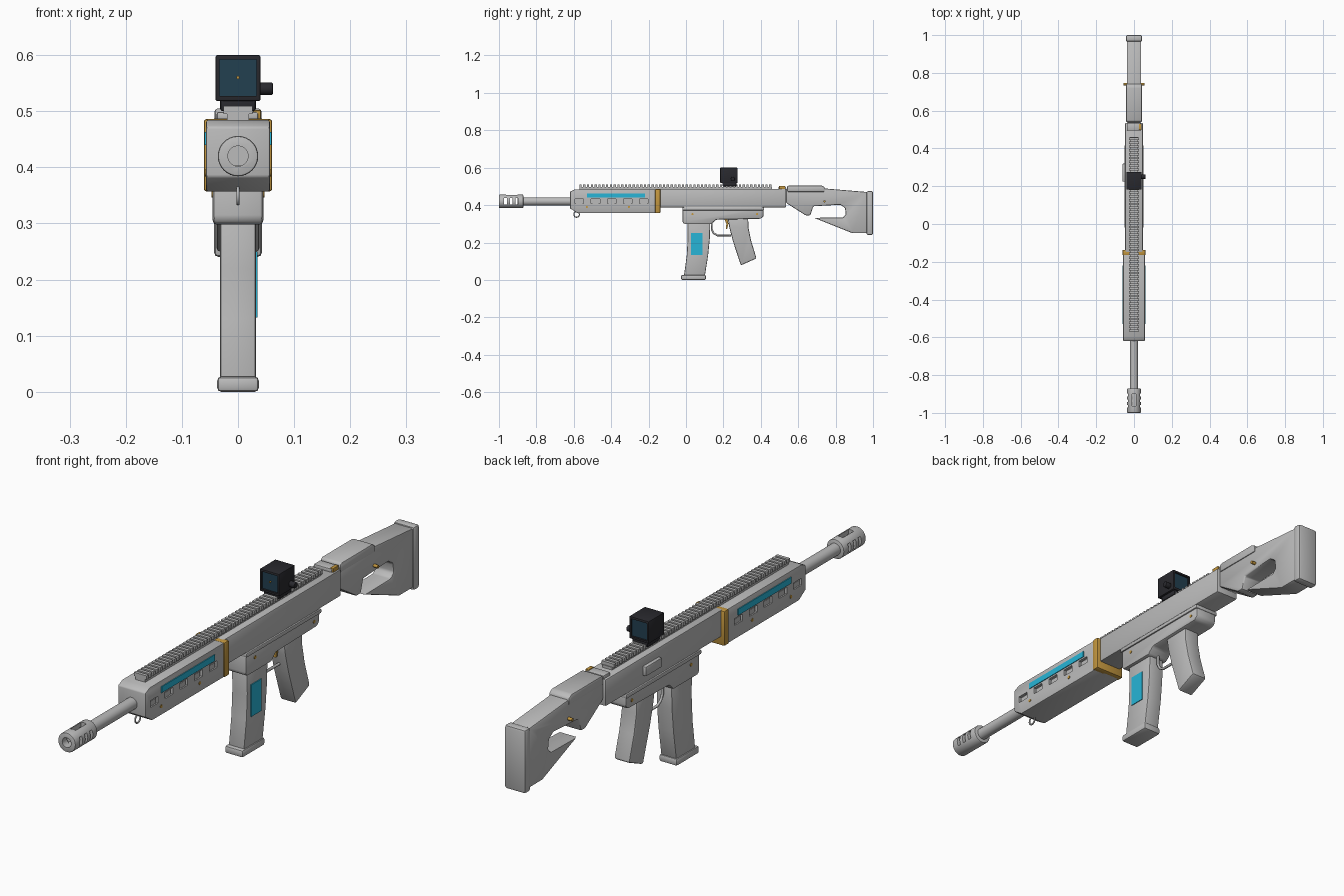
import bpy, bmesh, math
from mathutils import Matrix, Vector

cube = bpy.data.objects.get("Cube")
if cube:
    bpy.data.objects.remove(cube, do_unlink=True)


def material(name, r, g, b):
    m = bpy.data.materials.new(name)
    m.use_nodes = True
    m.diffuse_color = (r, g, b, 1)
    m.node_tree.nodes["Principled BSDF"].inputs["Base Color"].default_value = (r, g, b, 1)
    return m


GREY = material("light_grey", 0.5, 0.5, 0.5)
GOLD = material("gold", 0.55, 0.31, 0.05)
CYAN = material("cyan", 0.02, 0.46, 0.68)
BLACK = material("black", 0.022, 0.022, 0.027)
GLASS = material("dark_glass", 0.016, 0.05, 0.08)


def apply(ob, kind, **settings):
    mod = ob.modifiers.new(kind.lower(), kind)
    for key, value in settings.items():
        setattr(mod, key, value)
    with bpy.context.temp_override(object=ob, active_object=ob):
        bpy.ops.object.modifier_apply(modifier=mod.name)


def shade(ob):
    bpy.ops.object.select_all(action='DESELECT')
    bpy.context.view_layer.objects.active = ob
    ob.select_set(True)
    bpy.ops.object.shade_smooth_by_angle(angle=math.radians(35))


def build(name, bm, mat, bevel=0.0):
    bmesh.ops.recalc_face_normals(bm, faces=bm.faces)
    mesh = bpy.data.meshes.new(name)
    bm.to_mesh(mesh)
    bm.free()
    ob = bpy.data.objects.new(name, mesh)
    bpy.context.collection.objects.link(ob)
    mesh.materials.append(mat)
    bpy.context.view_layer.objects.active = ob
    if bevel:
        apply(ob, 'BEVEL', width=bevel, segments=2, limit_method='ANGLE',
              angle_limit=math.radians(30))
    shade(ob)
    return ob


def prism(name, profile, x0, x1, mat=GREY, bevel=0.0):
    """Side profile of (y, z) points, extruded across x."""
    bm = bmesh.new()
    face = bm.faces.new([bm.verts.new((x0, y, z)) for y, z in profile])
    top = bmesh.ops.extrude_face_region(bm, geom=[face])["geom"]
    verts = [v for v in top if isinstance(v, bmesh.types.BMVert)]
    bmesh.ops.translate(bm, verts=verts, vec=(x1 - x0, 0, 0))
    return build(name, bm, mat, bevel)


def box(name, x, y, z, mat=GREY, bevel=0.0):
    return prism(name, [(y[0], z[0]), (y[1], z[0]), (y[1], z[1]), (y[0], z[1])],
                 x[0], x[1], mat, bevel)


def cylinder(name, start, end, radius, mat=GREY, bevel=0.0, sides=32):
    a, b = Vector(start), Vector(end)
    turn = (b - a).to_track_quat('Z', 'Y').to_matrix().to_4x4()
    bm = bmesh.new()
    bmesh.ops.create_cone(bm, cap_ends=True, segments=sides, radius1=radius, radius2=radius,
                          depth=(b - a).length, matrix=Matrix.Translation((a + b) / 2) @ turn)
    return build(name, bm, mat, bevel)


def tube(name, points, radius, cyclic=False):
    curve = bpy.data.curves.new(name, 'CURVE')
    curve.dimensions = '3D'
    curve.bevel_depth = radius
    curve.bevel_resolution = 2
    spline = curve.splines.new('POLY')
    spline.points.add(len(points) - 1)
    for p, (y, z) in zip(spline.points, points):
        p.co = (0, y, z, 1)
    spline.use_cyclic_u = cyclic
    curve.materials.append(GREY)
    ob = bpy.data.objects.new(name, curve)
    bpy.context.collection.objects.link(ob)


def cut(ob, cutter):
    apply(ob, 'BOOLEAN', operation='DIFFERENCE', object=cutter, solver='EXACT')
    bpy.data.objects.remove(cutter, do_unlink=True)
    shade(ob)


AXIS = 0.42
SIDES = (("left", 1), ("right", -1))

# Barrel and slotted muzzle
cylinder("barrel", (0, -0.9, AXIS), (0, -0.6, AXIS), 0.022)
muzzle = cylinder("muzzle_brake", (0, -1, AXIS), (0, -0.87, AXIS), 0.036, bevel=0.004)
cut(muzzle, cylinder("cutter", (0, -1.05, AXIS), (0, -0.91, AXIS), 0.018))
for y in (-0.965, -0.935, -0.905):
    cut(muzzle, box("cutter", (-0.06, 0.06), (y - 0.007, y + 0.007), (AXIS - 0.017, AXIS + 0.017)))
cut(muzzle, box("cutter", (-0.011, 0.011), (-0.963, -0.9), (AXIS, 0.5)))

# Handguard with recessed vents, light strips and collar
guard = prism("handguard", [(-0.62, 0.383), (-0.58, 0.357), (-0.15, 0.357), (-0.15, 0.484),
                            (-0.595, 0.484), (-0.62, 0.472)], -0.057, 0.057, bevel=0.004)
for name, s in SIDES:
    for i in range(5):
        y = -0.57 + 0.086 * i
        cut(guard, box("cutter", (s * 0.047, s * 0.07), (y - 0.023, y + 0.023), (0.409, 0.434)))
        box(name + "_vent_insert", (s * 0.04, s * 0.052), (y - 0.017, y + 0.017), (0.409, 0.428))
    box(name + "_light_strip", (s * 0.055, s * 0.06), (-0.53, -0.22), (0.44, 0.463), CYAN)
box("collar", (-0.061, 0.061), (-0.165, -0.137), (0.357, 0.486), GOLD, 0.005)
ring = [math.tau * i / 20 for i in range(20)]
tube("sling_loop", [(-0.585 + 0.015 * math.cos(a), 0.35 + 0.015 * math.sin(a)) for a in ring],
     0.003, True)

# Receiver and magazine well
box("upper_receiver", (-0.047, 0.047), (-0.15, 0.535), (0.388, 0.487), GREY, 0.005)
prism("lower_receiver", [(-0.018, 0.392), (0.415, 0.392), (0.415, 0.34), (0.4, 0.327),
                         (0.16, 0.322), (0.135, 0.298), (-0.008, 0.298), (-0.018, 0.308)],
      -0.045, 0.045, bevel=0.007)
box("receiver_flange", (-0.05, 0.05), (-0.02, 0.417), (0.372, 0.387), GREY, 0.003)
box("bolt_cover", (-0.061, -0.045), (0.225, 0.32), (0.42, 0.455), GREY, 0.004)
box("charging_handle", (-0.038, 0.036), (0.495, 0.535), (0.483, 0.499), GREY, 0.004)
box("charging_latch", (0.027, 0.041), (0.498, 0.53), (0.486, 0.502), GOLD, 0.002)

# Top rail with teeth
box("rail_base", (-0.02, 0.02), (-0.57, 0.46), (0.482, 0.497))
teeth = box("rail_teeth", (-0.026, 0.026), (-0.57, -0.558), (0.495, 0.509))
apply(teeth, 'ARRAY', count=51, use_relative_offset=False, use_constant_offset=True,
      constant_offset_displace=(0, 0.0203, 0))

# Magazine
prism("magazine", [(0.008, 0.32), (0.13, 0.32), (0.127, 0.22), (0.118, 0.13), (0.1, 0.015),
                   (-0.012, 0.015), (0.004, 0.13), (0.009, 0.22)], -0.032, 0.032, bevel=0.005)
box("magazine_base", (-0.037, 0.037), (-0.026, 0.106), (0, 0.027), GREY, 0.007)
box("magazine_window", (0.029, 0.035), (0.028, 0.088), (0.132, 0.25), CYAN)

# Grip, trigger and guard
prism("grip", [(0.222, 0.335), (0.332, 0.335), (0.334, 0.28), (0.348, 0.21), (0.377, 0.115),
               (0.293, 0.078), (0.25, 0.21), (0.232, 0.28)], -0.032, 0.032, bevel=0.007)
tube("trigger_guard", [(0.138, 0.31), (0.138, 0.27), (0.148, 0.25), (0.168, 0.238),
                       (0.24, 0.238)], 0.005)
prism("trigger", [(0.205, 0.325), (0.222, 0.325), (0.227, 0.3), (0.22, 0.272), (0.213, 0.272),
                  (0.216, 0.3)], -0.006, 0.006, GOLD)

# Stock with open hand cutout, cheek rest and butt pad
prism("stock", [(0.535, 0.49), (0.74, 0.489), (0.97, 0.47), (0.97, 0.25), (0.89, 0.25),
                (0.685, 0.332), (0.84, 0.334), (0.855, 0.35), (0.85, 0.385), (0.825, 0.402),
                (0.68, 0.394), (0.665, 0.345), (0.64, 0.345), (0.535, 0.412)],
      -0.038, 0.038, bevel=0.006)
prism("cheek_rest", [(0.54, 0.47), (0.54, 0.5), (0.55, 0.505), (0.725, 0.505), (0.742, 0.495),
                     (0.742, 0.47)], -0.042, 0.042, bevel=0.006)
box("butt_pad", (-0.043, 0.043), (0.965, 1.0), (0.24, 0.475), GREY, 0.009)

# Gold pins on both sides: y, z, outer x
for y, z, x in ((-0.53, 0.39, 0.059), (-0.305, 0.39, 0.059), (0.035, 0.352, 0.047),
                (0.38, 0.352, 0.047), (0.74, 0.42, 0.055)):
    for name, s in SIDES:
        cylinder(name + "_pin", (s * 0.03, y, z), (s * x, y, z), 0.006, GOLD, sides=12)

# Boxy sight with glass, reticle dot and knob
box("sight_mount", (-0.032, 0.032), (0.195, 0.27), (0.5, 0.524), BLACK, 0.005)
sight = box("sight_housing", (-0.04, 0.04), (0.183, 0.275), (0.518, 0.6), BLACK, 0.003)
cut(sight, box("cutter", (-0.033, 0.033), (0.1, 0.4), (0.527, 0.592)))
for name, y in (("front_glass", 0.19), ("rear_glass", 0.264)):
    box(name, (-0.034, 0.034), (y, y + 0.004), (0.526, 0.593), GLASS)
cylinder("reticle_dot", (0, 0.184, 0.56), (0, 0.192, 0.56), 0.003, GOLD, sides=12)
cylinder("sight_knob", (0.035, 0.25, 0.54), (0.062, 0.25, 0.54), 0.011, BLACK, 0.002, 20)
